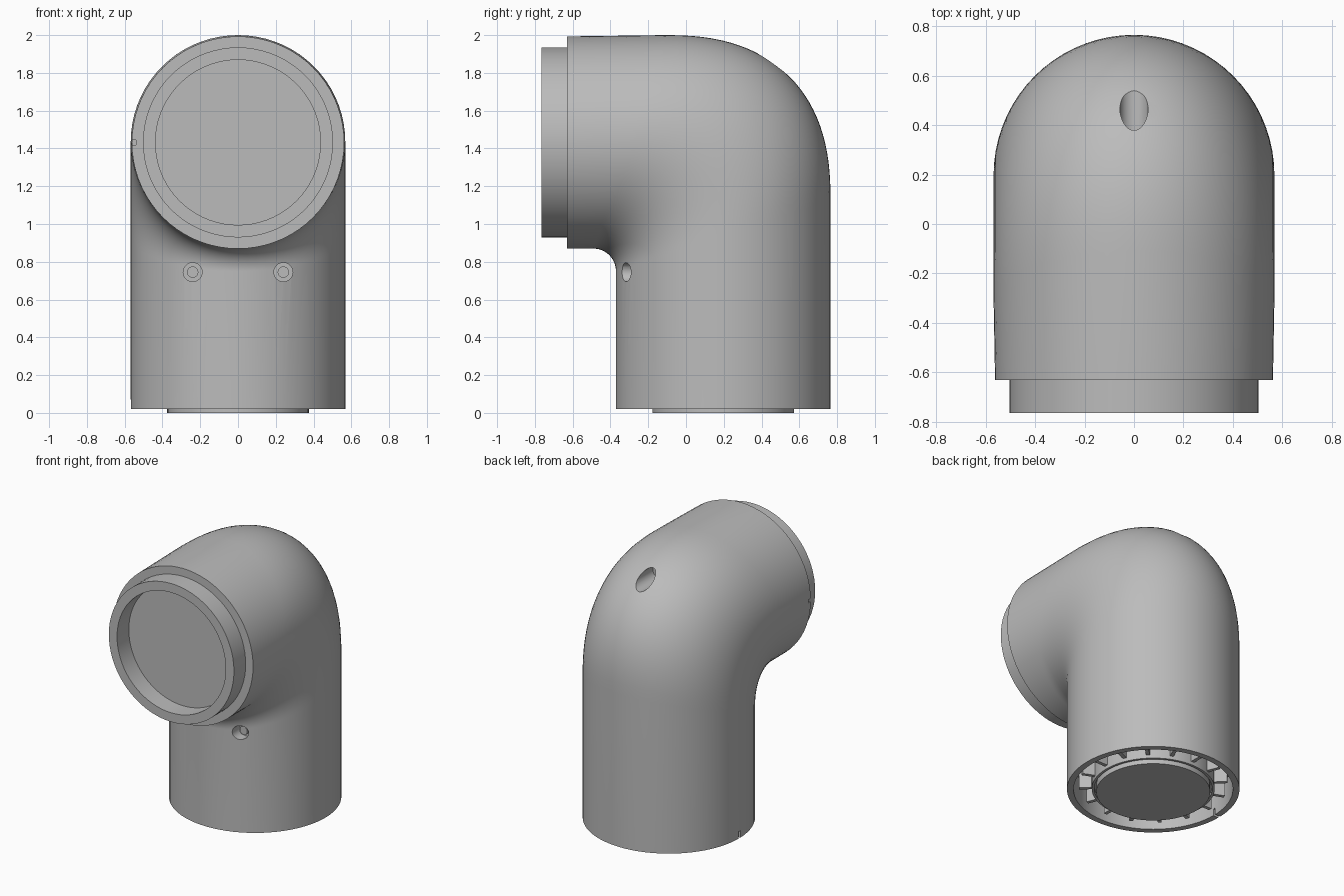
import bpy, bmesh
from math import sin, cos, pi, radians
from mathutils import Vector, Matrix

cube = bpy.data.objects.get("Cube")
if cube:
    bpy.data.objects.remove(cube, do_unlink=True)

grey = bpy.data.materials.new("plain grey")
grey.use_nodes = True
COLOUR = (0.5, 0.5, 0.5, 1)
grey.diffuse_color = COLOUR
grey.node_tree.nodes["Principled BSDF"].inputs["Base Color"].default_value = COLOUR

SIDES = 72
AXIS_Y, AXIS_Z, R = 0.197, 1.432, 0.568


def finish(name, bm):
    bm.normal_update()
    bmesh.ops.recalc_face_normals(bm, faces=bm.faces)
    mesh = bpy.data.meshes.new(name)
    bm.to_mesh(mesh)
    bm.free()
    mesh.materials.append(grey)
    obj = bpy.data.objects.new(name, mesh)
    bpy.context.collection.objects.link(obj)
    return obj


def loft(name, loops):
    """Closed skin through a list of point loops, capped at both ends."""
    bm = bmesh.new()
    rings = [[bm.verts.new(p) for p in loop] for loop in loops]
    for r0, r1 in zip(rings, rings[1:]):
        for k in range(len(r0)):
            n = (k + 1) % len(r0)
            bm.faces.new((r0[k], r0[n], r1[n], r1[k]))
    bm.faces.new(rings[0])
    bm.faces.new(rings[-1])
    return finish(name, bm)


def upright(name, x, y, profile, sides=SIDES):
    """Turned part about a vertical axis; profile holds (radius, z)."""
    angles = [2 * pi * k / sides for k in range(sides)]
    return loft(name, [[(x + r * cos(a), y + r * sin(a), z) for a in angles]
                       for r, z in profile])


def lengthwise(name, x, z, profile, sides=SIDES):
    """Turned part about a front-to-back axis; profile holds (radius, y)."""
    angles = [2 * pi * k / sides for k in range(sides)]
    return loft(name, [[(x + r * cos(a), y, z + r * sin(a)) for a in angles]
                       for r, y in profile])


def box(name, centre, size, angle=0):
    bm = bmesh.new()
    bmesh.ops.create_cube(bm, size=1)
    bm.transform(Matrix.Rotation(angle, 4, 'Z') @ Matrix.Translation(centre)
                 @ Matrix.Diagonal((*size, 1)))
    return finish(name, bm)


def cut(obj, cutter):
    cutter.hide_render = True
    mod = obj.modifiers.new("cut", 'BOOLEAN')
    mod.operation, mod.solver, mod.object = 'DIFFERENCE', 'EXACT', cutter
    bpy.context.view_layer.objects.active = obj
    bpy.ops.object.modifier_apply(modifier=mod.name)
    bpy.data.objects.remove(cutter, do_unlink=True)


def smooth(obj):
    bpy.ops.object.select_all(action='DESELECT')
    obj.select_set(True)
    bpy.context.view_layer.objects.active = obj
    bpy.ops.object.shade_smooth_by_angle(angle=radians(30))


# Elbow body: hollow base, then slanted sections between a tight inner and a full outer bend
BORE = 0.525
sections = [((AXIS_Y - BORE, z), (AXIS_Y + BORE, z), BORE) for z in (0.22, 0.02)]
sections.append(((-0.371, 0.02), (0.765, 0.02), R))
STEPS = 28
FULLNESS = 0.83
for i in range(STEPS + 1):
    t = pi / 2 * i / STEPS
    c, s = max(cos(t), 0), sin(t)
    sections.append(((-0.491 + 0.12 * c, 0.75 + 0.12 * s),
                     (-0.11 + 0.875 * c ** FULLNESS, 1.13 + 0.87 * s ** FULLNESS), R))
sections.append(((-0.63, 0.869), (-0.63, 1.993), 0.562))

loops = []
for inner, outer, width in sections:
    mid = (Vector(inner) + Vector(outer)) / 2
    half = (Vector(outer) - Vector(inner)) / 2
    loop = []
    for k in range(SIDES):
        a = 2 * pi * k / SIDES
        p = mid + half * sin(a)
        loop.append((width * cos(a), p.x, p.y))
    loops.append(loop)
body = loft("elbow_body", loops)

# Rear hole, screw holes and alignment notches
cut(body, lengthwise("rear_cutter", 0, 1.846, [(0.057, 0.3), (0.057, 0.9)], 32))
for side, label in ((1, "left"), (-1, "right")):
    x = side * 0.24
    cut(body, lengthwise("screw_cutter", x, 0.745, [(0.05, -0.5), (0.05, -0.25)], 32))
    smooth(lengthwise(label + "_screw", x, 0.745, [(0.03, -0.28), (0.03, -0.22)], 24))
cut(body, box("collar_notch_cutter", (-0.565, -0.63, AXIS_Z), (0.05, 0.05, 0.025)))
cut(body, box("base_notch_cutter", (-0.565, AXIS_Y, 0.03), (0.1, 0.02, 0.08)))
smooth(body)

# Front spigot with a round recess
smooth(lengthwise("front_spigot", 0, AXIS_Z,
                  [(0.503, -0.6), (0.503, -0.765), (0.437, -0.765), (0.437, -0.63)]))

# Base plug with a stepped collar and radial ribs
smooth(upright("base_plug", 0, AXIS_Y,
               [(0.405, 0.23), (0.405, 0.025), (0.388, 0.025), (0.388, 0.05),
                (0.375, 0.05), (0.375, 0)]))
RIBS = 16
for i in range(RIBS):
    rib = box("base_rib_%d" % (i + 1), (0.445, 0, 0.14), (0.09, 0.025, 0.18), 2 * pi * i / RIBS)
    rib.location.y = AXIS_Y
